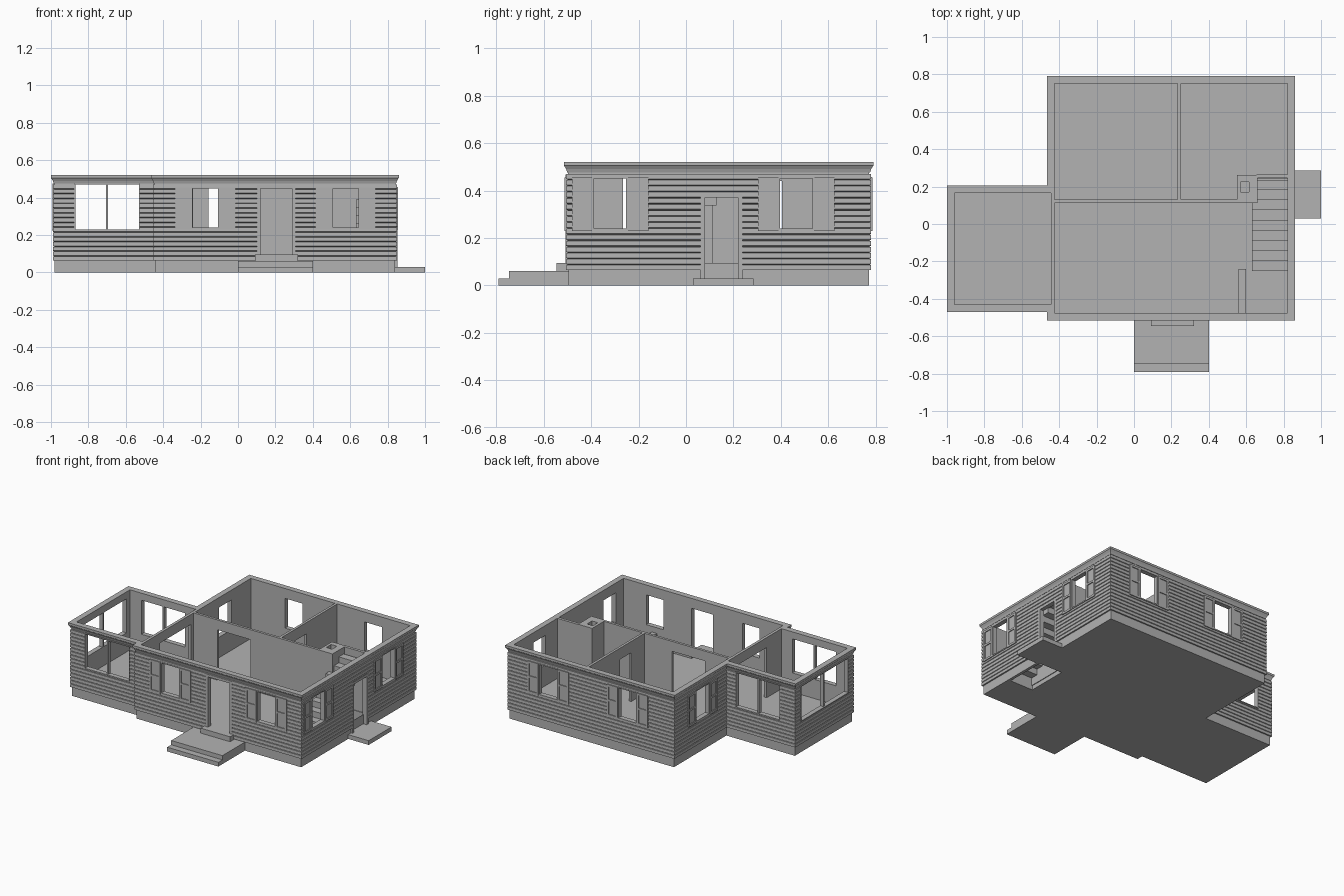
import bpy, bmesh
from mathutils import Vector

if "Cube" in bpy.data.objects:
    bpy.data.objects.remove(bpy.data.objects["Cube"])

grey = bpy.data.materials.new("light grey")
grey.use_nodes = True
grey.diffuse_color = (0.45, 0.45, 0.45, 1)
grey.node_tree.nodes["Principled BSDF"].inputs["Base Color"].default_value = (0.45, 0.45, 0.45, 1)

FLOOR, TOP, CORNICE = 0.095, 0.52, 0.475


def finish(name, bm):
    bmesh.ops.recalc_face_normals(bm, faces=bm.faces)
    mesh = bpy.data.meshes.new(name)
    bm.to_mesh(mesh)
    bm.free()
    mesh.materials.append(grey)
    obj = bpy.data.objects.new(name, mesh)
    bpy.context.collection.objects.link(obj)
    return obj


def boxes(name, *spans):
    """One object from boxes given as (x0, x1, y0, y1, z0, z1)."""
    bm = bmesh.new()
    for x0, x1, y0, y1, z0, z1 in spans:
        verts = bmesh.ops.create_cube(bm, size=1)["verts"]
        bmesh.ops.scale(bm, verts=verts, vec=(x1 - x0, y1 - y0, z1 - z0))
        bmesh.ops.translate(bm, verts=verts, vec=((x0 + x1) / 2, (y0 + y1) / 2, (z0 + z1) / 2))
    return finish(name, bm)


def cut(obj, *spans):
    """Subtract boxes from an object."""
    cutter = boxes("cutter", *spans)
    cutter.hide_render = True
    mod = obj.modifiers.new("openings", "BOOLEAN")
    mod.operation, mod.solver, mod.object = "DIFFERENCE", "EXACT", cutter
    bpy.context.view_layer.objects.active = obj
    bpy.ops.object.modifier_apply(modifier=mod.name)
    bpy.data.objects.remove(cutter)


def sweep(name, path, profile):
    """Sweep a closed (outward, z) profile round a closed path with mitred corners."""
    bm = bmesh.new()
    rings = []
    for i, p in enumerate(path):
        p, a, b = Vector(p), Vector(path[i - 1]), Vector(path[(i + 1) % len(path)])
        d1, d2 = (p - a).normalized(), (b - p).normalized()
        out = Vector((d1.y, -d1.x)) + Vector((d2.y, -d2.x))
        rings.append([bm.verts.new((p.x + out.x * o, p.y + out.y * o, z)) for o, z in profile])
    n = len(profile)
    for i, ring in enumerate(rings):
        prev = rings[i - 1]
        for j in range(n):
            k = (j + 1) % n
            bm.faces.new((prev[j], ring[j], ring[k], prev[k]))
    return finish(name, bm)


# Wall planes: axis the wall runs along, its position, outward direction
SIDES = {"front": ("x", -0.495, -1), "back": ("x", 0.77, 1),
         "right": ("y", 0.84, 1), "left": ("y", -0.445, -1),
         "wing_front": ("x", -0.45, -1), "wing_back": ("x", 0.185, 1),
         "wing_side": ("y", -0.98, -1)}


def on_wall(side, u0, u1, d0, d1, z0, z1):
    """Box span along a wall, from depth d0 to d1 measured outward."""
    axis, pos, sign = SIDES[side]
    a, b = sorted((pos + sign * d0, pos + sign * d1))
    return (u0, u1, a, b, z0, z1) if axis == "x" else (a, b, u0, u1, z0, z1)


# Outer walls with lap siding above a plain foundation
outline = [(-0.445, -0.495), (0.84, -0.495), (0.84, 0.77), (-0.445, 0.77),
           (-0.445, 0.185), (-0.98, 0.185), (-0.98, -0.45), (-0.445, -0.45)]
base, courses = 0.065, 16
step = (CORNICE - base) / courses
profile = [(-0.02, 0), (0, 0), (0, base)]
for i in range(courses):
    profile += [(0.01, base + i * step), (0.009, base + (i + 0.8) * step), (0.002, base + (i + 0.82) * step)]
profile += [(0.002, CORNICE), (-0.02, CORNICE)]
walls = sweep("outer_walls", outline, profile)
sweep("cornice", outline, [(-0.02, CORNICE), (0.005, CORNICE), (0.01, 0.49), (0.018, 0.503),
                           (0.02, 0.505), (0.02, TOP), (-0.02, TOP)])

# Openings: shuttered windows, wide wing windows and doors
windows = [("front", -0.175), ("front", 0.575), ("back", -0.09), ("back", 0.53),
           ("right", -0.32), ("right", 0.465), ("left", 0.465)]
wing_windows = [("wing_front", -0.7, 0.17), ("wing_back", -0.7, 0.17), ("wing_side", -0.132, 0.26)]
doors = [("front", 0.205, 0.085, FLOOR, 0.45), ("right", 0.15, 0.07, 0.03, 0.37)]
W, LOW, HIGH = 0.068, 0.24, 0.45
holes = [on_wall(s, u - W, u + W, -0.04, 0.04, LOW, HIGH) for s, u in windows]
holes += [on_wall(s, u - w, u + w, -0.04, 0.04, 0.23, 0.47) for s, u, w in wing_windows]
holes += [on_wall(s, u - w, u + w, -0.04, 0.04, a, b) for s, u, w, a, b in doors]
cut(walls, *holes)


def casing(name, side, u, half, z0, z1, t, sill=True):
    """Flat trim round an opening."""
    spans = [on_wall(side, u - half - t, u - half, 0, 0.012, z0, z1),
             on_wall(side, u + half, u + half + t, 0, 0.012, z0, z1),
             on_wall(side, u - half - t, u + half + t, 0, 0.012, z1, z1 + t)]
    if sill:
        spans.append(on_wall(side, u - half - t, u + half + t, 0, 0.014, z0 - t, z0))
    return boxes(name, *spans)


# Window trim and panelled shutters
for side, u in windows:
    casing(side + "_window_trim", side, u, W, LOW, HIGH, 0.008)
    for s in (-1, 1):
        c, h, f = u + s * (W + 0.05), 0.043, 0.014
        mid = (LOW + HIGH) / 2
        shutter = boxes(side + "_shutter", on_wall(side, c - h, c + h, 0, 0.016, LOW - 0.01, HIGH + 0.005))
        cut(shutter, *[on_wall(side, c - h + f, c + h - f, 0.01, 0.03, a, b)
                       for a, b in ((LOW + 0.005, mid - 0.007), (mid + 0.007, HIGH - 0.01))])

# Wing windows: trim and centre post
for side, u, w in wing_windows:
    casing(side + "_trim", side, u, w, 0.23, 0.47, 0.006)
    boxes(side + "_post", on_wall(side, u - 0.006, u + 0.006, -0.02, 0.006, 0.23, 0.47))

# Door casings
for side, u, w, a, b in doors:
    casing(side + "_door_casing", side, u, w, a, b, 0.018, sill=False)

# Floor slab with the open stairwell, and the side door landing
floor = boxes("main_floor", (-0.44, 0.825, -0.48, 0.755, 0, FLOOR))
cut(floor, (0.64, 0.822, -0.25, 0.24, -0.1, 0.2))
boxes("wing_floor", (-0.965, -0.44, -0.435, 0.17, 0, FLOOR))
boxes("side_landing", (0.635, 0.84, 0.04, 0.245, 0, 0.03))

# Inner partitions with doorways
room_wall = boxes("room_partition", (-0.43, 0.56, 0.112, 0.13, FLOOR, TOP))
cut(room_wall, (-0.24, 0.02, 0, 0.2, 0, HIGH))
back_wall = boxes("back_room_partition", (0.232, 0.25, 0.13, 0.755, FLOOR, TOP))
cut(back_wall, (0.2, 0.3, 0.28, 0.405, 0, 0.44))
wing_wall = boxes("wing_partition", (-0.445, -0.425, -0.48, 0.19, 0, TOP))
cut(wing_wall, (-0.5, -0.4, -0.265, 0.08, FLOOR, HIGH))
boxes("stair_end_wall", (0.655, 0.825, 0.245, 0.265, 0.03, TOP))
boxes("low_stair_wall", (0.56, 0.6, -0.485, -0.24, FLOOR, 0.2))

# Chimney with flue
chimney = boxes("chimney", (0.55, 0.66, 0.112, 0.262, FLOOR, TOP))
cut(chimney, (0.57, 0.615, 0.17, 0.225, 0.3, 0.6))

# Staircase rising to the back, with a thin side panel
treads, run, rise = 9, 0.054, 0.042
stairs = []
for i in range(treads):
    y, z = -0.25 + i * run, FLOOR + (i + 1) * rise
    stairs.append((0.637, 0.825, y, y + run, z - rise - 0.01, z))
    stairs.append((0.632, 0.645, y, y + run, 0.03, z))
boxes("staircase", *stairs)

# Outside steps
boxes("front_steps", (0, 0.4, -0.79, -0.49, 0, 0.03), (0, 0.4, -0.745, -0.49, 0.03, 0.06))
boxes("front_threshold", (0.09, 0.32, -0.545, -0.48, 0.06, FLOOR))
boxes("side_step", (0.835, 1, 0.03, 0.285, 0, 0.03))
